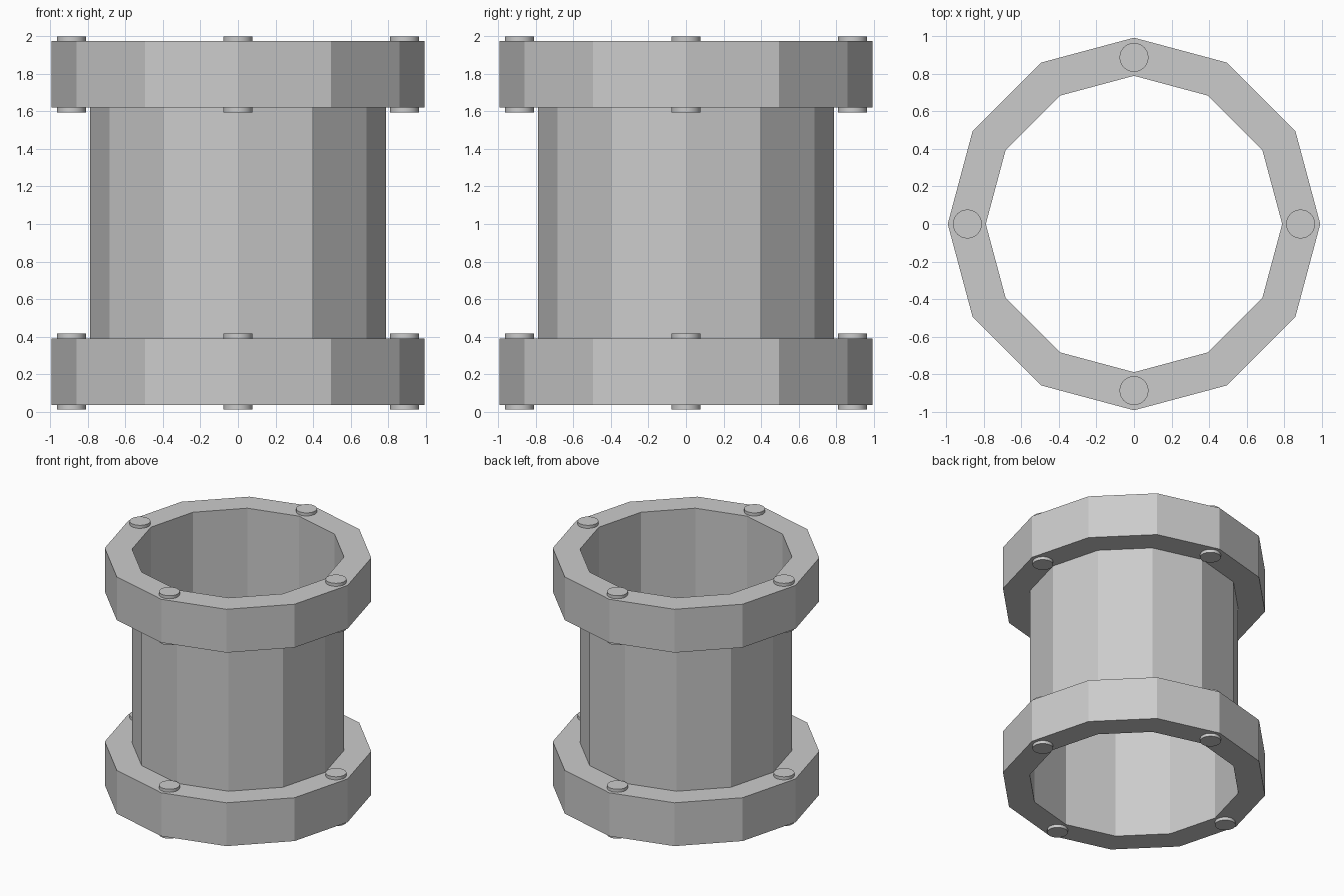
import bpy
import bmesh
from math import cos, sin, pi

cube = bpy.data.objects.get("Cube")
if cube:
    bpy.data.objects.remove(cube, do_unlink=True)

SIDES = 12
R_IN, R_OUT = 0.79, 0.993
FLANGES = {"lower": (0.035, 0.39), "upper": (1.62, 1.975)}
BOLT_R, BOLT_RING, BOLT_LIP = 0.077, 0.888, 0.025

# One plain grey for every part
grey = bpy.data.materials.new("light grey")
grey.use_nodes = True
colour = (0.6, 0.6, 0.6, 1.0)
grey.diffuse_color = colour
grey.node_tree.nodes["Principled BSDF"].inputs["Base Color"].default_value = colour


def lathe(name, profile):
    """Sweep an (radius, height) profile into a faceted open shell."""
    bm = bmesh.new()
    rings = []
    for r, z in profile:
        angles = [2 * pi * i / SIDES for i in range(SIDES)]
        rings.append([bm.verts.new((r * cos(a), r * sin(a), z)) for a in angles])
    for low, high in zip(rings, rings[1:]):
        for i in range(SIDES):
            j = (i + 1) % SIDES
            bm.faces.new((low[i], low[j], high[j], high[i]))
    mesh = bpy.data.meshes.new(name)
    bm.to_mesh(mesh)
    bm.free()
    mesh.materials.append(grey)
    obj = bpy.data.objects.new(name, mesh)
    bpy.context.collection.objects.link(obj)
    return obj


# Thin pipe wall, also forming the bore of both flanges
lathe("pipe_wall", [(R_IN, FLANGES["lower"][0]), (R_IN, FLANGES["upper"][1])])

for level, (z0, z1) in FLANGES.items():
    # Flange collar around the pipe end
    lathe(level + "_flange", [(R_IN, z0), (R_OUT, z0), (R_OUT, z1), (R_IN, z1)])

    # Four bolts passing right through the flange
    for i, side in enumerate(("left", "back", "right", "front")):
        a = i * pi / 2
        bpy.ops.mesh.primitive_cylinder_add(
            vertices=32, radius=BOLT_R, depth=z1 - z0 + 2 * BOLT_LIP,
            location=(BOLT_RING * cos(a), BOLT_RING * sin(a), (z0 + z1) / 2))
        bolt = bpy.context.object
        bolt.name = f"{level}_{side}_bolt"
        bolt.data.materials.append(grey)
        bpy.ops.object.shade_smooth_by_angle(angle=pi / 6)
